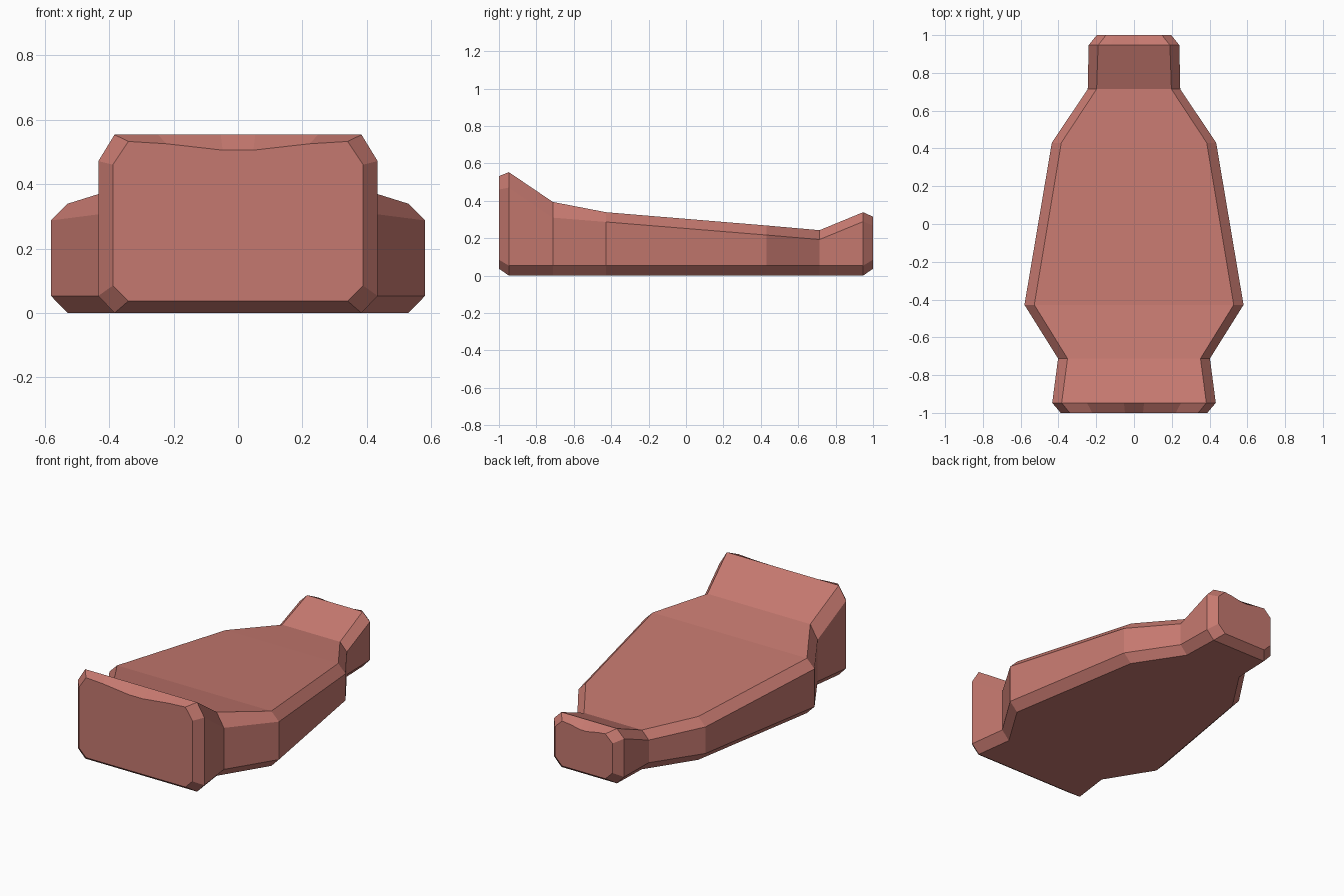
import bpy, bmesh

if "Cube" in bpy.data.objects:
    bpy.data.objects.remove(bpy.data.objects["Cube"])

# Stations: y, outer half width, top/bottom half width,
# bottom z, lower shoulder z, upper shoulder z, top z, dip in the middle of the top
stations = [
    (-1.00, 0.388, 0.340, 0.037, 0.085, 0.460, 0.532, 0.027),
    (-0.947, 0.433, 0.383, 0.0, 0.053, 0.471, 0.553, 0.0),
    (-0.712, 0.402, 0.352, 0.0, 0.053, 0.310, 0.394, 0.0),
    (-0.428, 0.580, 0.528, 0.0, 0.053, 0.287, 0.339, 0.0),
    (0.430, 0.435, 0.385, 0.0, 0.053, 0.217, 0.268, 0.0),
    (0.714, 0.245, 0.198, 0.0, 0.053, 0.193, 0.243, 0.0),
    (0.947, 0.240, 0.190, 0.0, 0.053, 0.289, 0.339, 0.0),
    (1.00, 0.197, 0.148, 0.037, 0.085, 0.268, 0.315, 0.020),
]


def ring(bm, y, outer, inner, z0, z1, z2, z3, dip):
    half = [(inner, z0), (outer, z1), (outer, z2), (inner, z3),
            (inner * 0.65, z3 - dip * 0.27), (inner * 0.14, z3 - dip)]
    pts = half + [(-x, z) for x, z in reversed(half)]
    return [bm.verts.new((x, y, z)) for x, z in pts]


# Body: chamfered sections joined along y, closed with bevelled ends
bm = bmesh.new()
rings = [ring(bm, *s) for s in stations]
n = len(rings[0])
for a, b in zip(rings, rings[1:]):
    for i in range(n):
        j = (i + 1) % n
        bm.faces.new((a[i], a[j], b[j], b[i]))
bm.faces.new(rings[0])
bm.faces.new(rings[-1])
bmesh.ops.recalc_face_normals(bm, faces=bm.faces)

mesh = bpy.data.meshes.new("tapered_body")
bm.to_mesh(mesh)
bm.free()
body = bpy.data.objects.new("tapered_body", mesh)
bpy.context.collection.objects.link(body)

# Red clay colour
mat = bpy.data.materials.new("clay_red")
mat.diffuse_color = (0.56, 0.19, 0.16, 1)
mat.use_nodes = True
mat.node_tree.nodes["Principled BSDF"].inputs["Base Color"].default_value = mat.diffuse_color
mesh.materials.append(mat)
